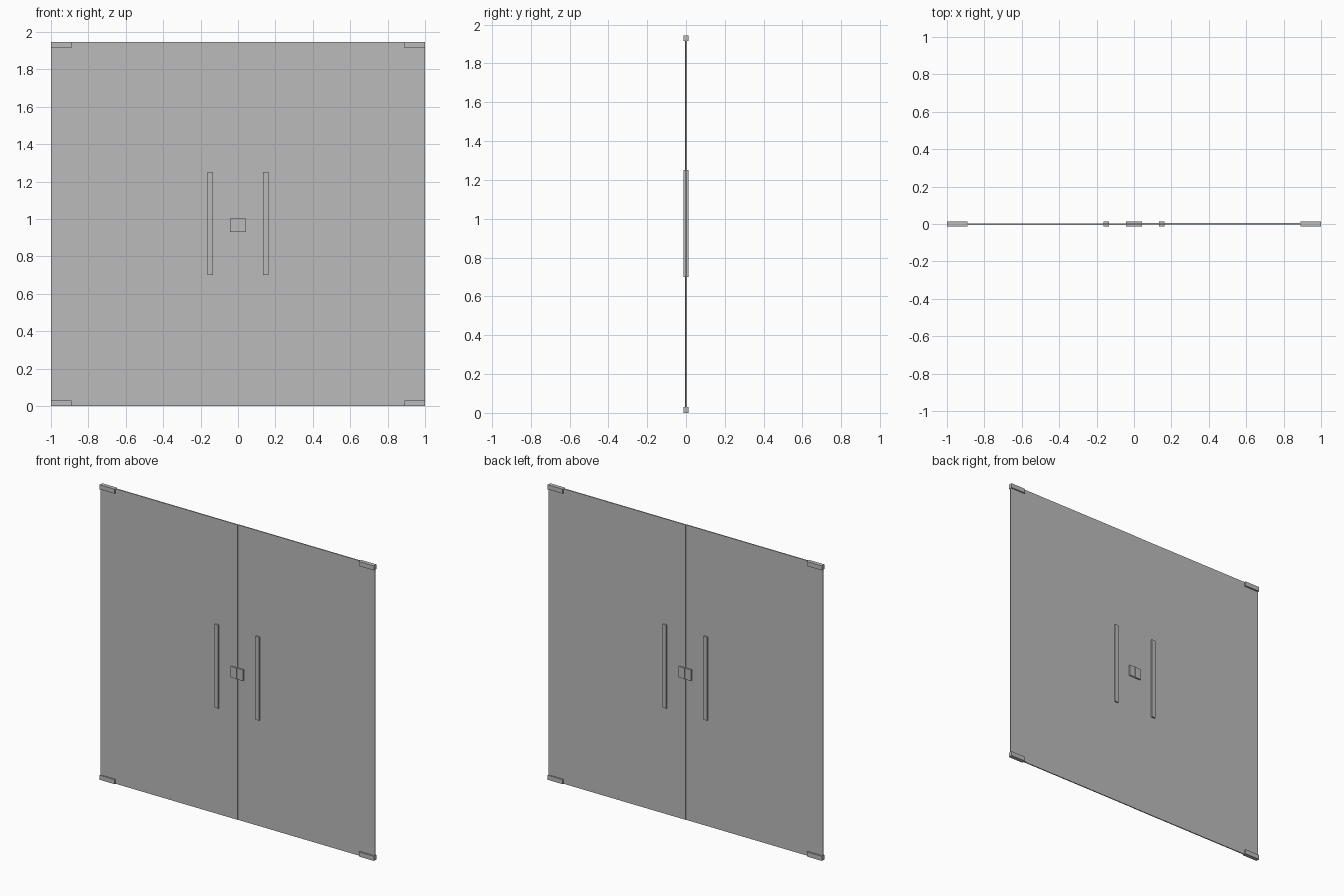
import bpy

cube = bpy.data.objects.get("Cube")
if cube:
    bpy.data.objects.remove(cube, do_unlink=True)

grey = bpy.data.materials.new("plain grey")
grey.use_nodes = True
colour = (0.5, 0.5, 0.5, 1.0)
grey.diffuse_color = colour
grey.node_tree.nodes["Principled BSDF"].inputs["Base Color"].default_value = colour

HEIGHT = 1.945
FITTING = 0.026


def box(name, x, z, depth, y=0.0):
    """Flat-sided box spanning the x and z ranges, centred on y."""
    bpy.ops.mesh.primitive_cube_add(
        size=1, location=(sum(x) / 2, y, sum(z) / 2))
    part = bpy.context.object
    part.name = name
    part.scale = (abs(x[1] - x[0]), depth, z[1] - z[0])
    bpy.ops.object.transform_apply(location=False, rotation=False, scale=True)
    part.data.materials.append(grey)


for side, s in (("left", 1), ("right", -1)):
    # Door leaf, meeting its neighbour with a slight step
    box(f"{side}_door_panel", (0, s), (0, HEIGHT), 0.007, s * 0.001)
    # Pull handle and lock case, projecting on both faces
    box(f"{side}_handle", (s * 0.135, s * 0.163), (0.70, 1.25), FITTING)
    box(f"{side}_lock", (s * 0.001, s * 0.044), (0.93, 1.003), FITTING)
    # Pivot clamps at the outer corners
    box(f"{side}_bottom_clamp", (s * 0.89, s), (0, 0.03), FITTING)
    box(f"{side}_top_clamp", (s * 0.89, s), (HEIGHT - 0.03, HEIGHT), FITTING)
